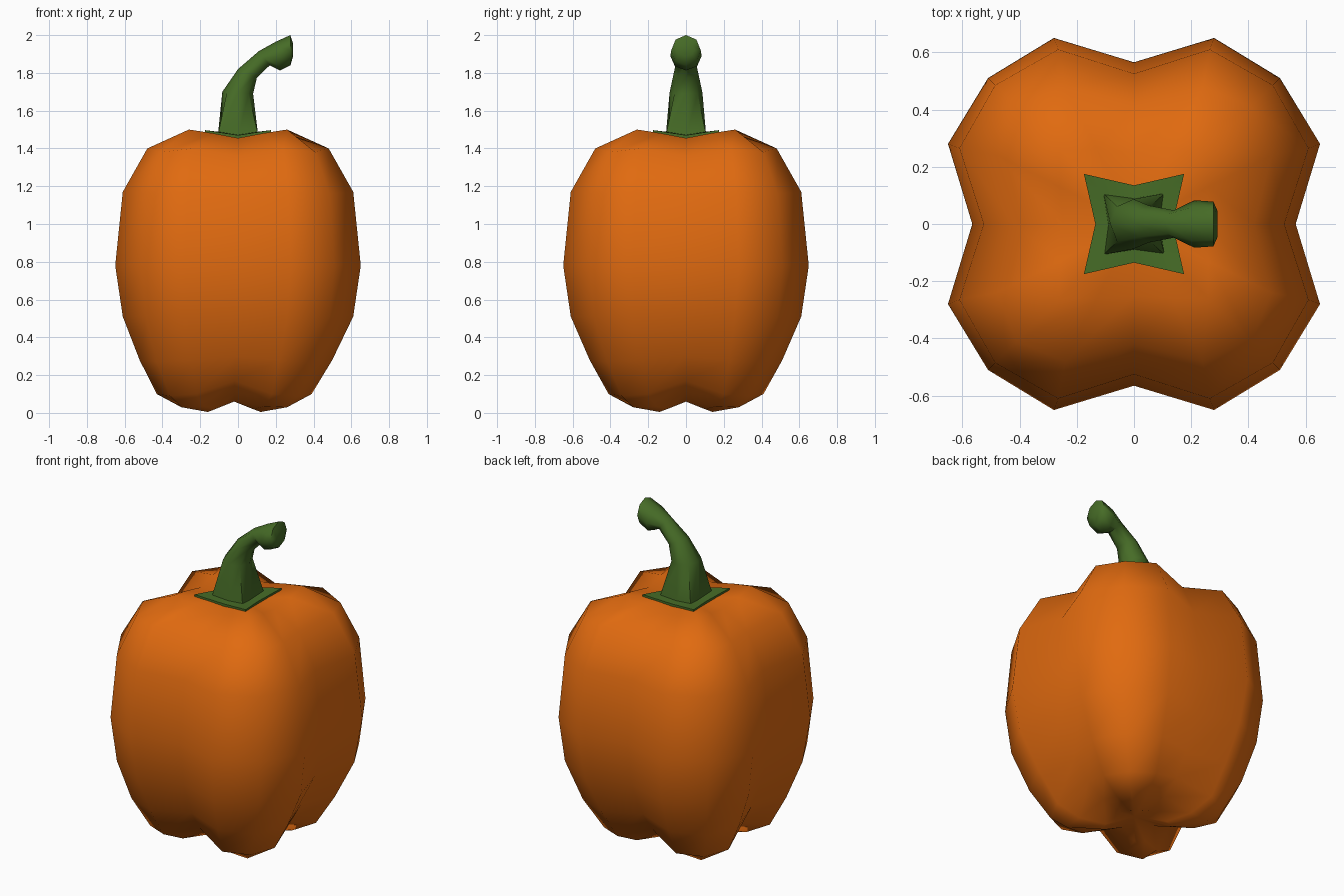
import bpy, bmesh, math
from mathutils import Vector

if "Cube" in bpy.data.objects:
    bpy.data.objects.remove(bpy.data.objects["Cube"])


def material(name, rgb):
    m = bpy.data.materials.new(name)
    m.diffuse_color = (*rgb, 1)
    m.use_nodes = True
    m.node_tree.nodes["Principled BSDF"].inputs["Base Color"].default_value = m.diffuse_color
    return m


ORANGE = material("pepper orange", (0.75, 0.145, 0.005))
GREEN = material("stem green", (0.062, 0.15, 0.02))


def loft(name, rings, mat, start=None, end=None, sharp=180):
    """Skin a stack of point rings; ends close to a point or a flat cap."""
    bm = bmesh.new()
    loops = [[bm.verts.new(p) for p in r] for r in rings]
    n = len(loops[0])
    for a, b in zip(loops, loops[1:]):
        for i in range(n):
            j = (i + 1) % n
            bm.faces.new((a[i], a[j], b[j], b[i]))
    for loop, tip in ((loops[0], start), (loops[-1], end)):
        if tip is None:
            bm.faces.new(loop)
        else:
            v = bm.verts.new(tip)
            for i in range(n):
                bm.faces.new((loop[i], loop[(i + 1) % n], v))
    bmesh.ops.recalc_face_normals(bm, faces=bm.faces)
    me = bpy.data.meshes.new(name)
    bm.to_mesh(me)
    bm.free()
    me.materials.append(mat)
    ob = bpy.data.objects.new(name, me)
    bpy.context.collection.objects.link(ob)
    bpy.context.view_layer.objects.active = ob
    ob.select_set(True)
    bpy.ops.object.shade_smooth_by_angle(angle=math.radians(sharp))
    ob.select_set(False)
    return ob


def quarter_turns(pts):
    """Repeat a quarter of a ring four times around z."""
    out = []
    for k in range(4):
        c, s = [(1, 0), (0, 1), (-1, 0), (0, -1)][k]
        out += [Vector((x * c - y * s, x * s + y * c, z)) for x, y, z in pts]
    return out


def lobed_ring(a, b, c, m, zf, zc, zm):
    # groove, flank, corner, flank; the base leans slightly to the left
    ring = quarter_turns([(m, 0, zm), (a, b, zf), (c, c, zc), (b, a, zf)])
    for p in ring:
        p.x -= 0.02 * max(0, min(1, (0.5 - p.z) / 0.4))
    return ring


# four-lobed body, bottom to top
body_rings = [lobed_ring(*r) for r in [
    (0.14, 0.10, 0.14, 0.12, 0.02, 0.005, 0.06),
    (0.28, 0.16, 0.28, 0.24, 0.035, 0.03, 0.10),
    (0.41, 0.20, 0.34, 0.35, 0.10, 0.09, 0.17),
    (0.51, 0.23, 0.42, 0.44, 0.28, 0.27, 0.30),
    (0.61, 0.26, 0.485, 0.53, 0.51, 0.51, 0.51),
    (0.65, 0.28, 0.51, 0.565, 0.78, 0.78, 0.78),
    (0.61, 0.265, 0.485, 0.525, 1.17, 1.16, 1.15),
    (0.48, 0.24, 0.41, 0.42, 1.40, 1.38, 1.36),
    (0.26, 0.13, 0.26, 0.25, 1.48, 1.50, 1.455),
]]
loft("pepper_body", body_rings, ORANGE, (0, 0, 0.07), (0, 0, 1.455))


def star(corner, mid, zc, zm):
    return quarter_turns([(mid, 0, zm), (corner, corner, zc)])


# star-shaped leaf collar following the dip at the top
loft("collar", [star(0.175, 0.135, 1.475, 1.445), star(0.175, 0.135, 1.497, 1.47)],
     GREEN, (0, 0, 1.45), (0, 0, 1.475), 40)


def stem_ring(ox, oz, ix, iz, w):
    # octagon between an outer and inner point of the bend, w = half width in y
    o, i = Vector((ox, 0, oz)), Vector((ix, 0, iz))
    mid, half = (o + i) / 2, (i - o) / 2
    return [mid + half * math.cos(k * math.pi / 4)
            + Vector((0, w * math.sin(k * math.pi / 4), 0)) for k in range(8)]


# bent stem with a knob at its cut end
stem_rings = [star(0.107, 0.09, 1.465, 1.465)] + [stem_ring(*r) for r in [
    (-0.083, 1.70, 0.08, 1.69, 0.087),
    (0.00, 1.82, 0.10, 1.775, 0.065),
    (0.11, 1.915, 0.168, 1.84, 0.048),
    (0.20, 1.965, 0.222, 1.813, 0.083),
    (0.277, 2.00, 0.278, 1.84, 0.078),
    (0.292, 1.955, 0.292, 1.89, 0.045),
]]
loft("stem", stem_rings, GREEN, sharp=60)
